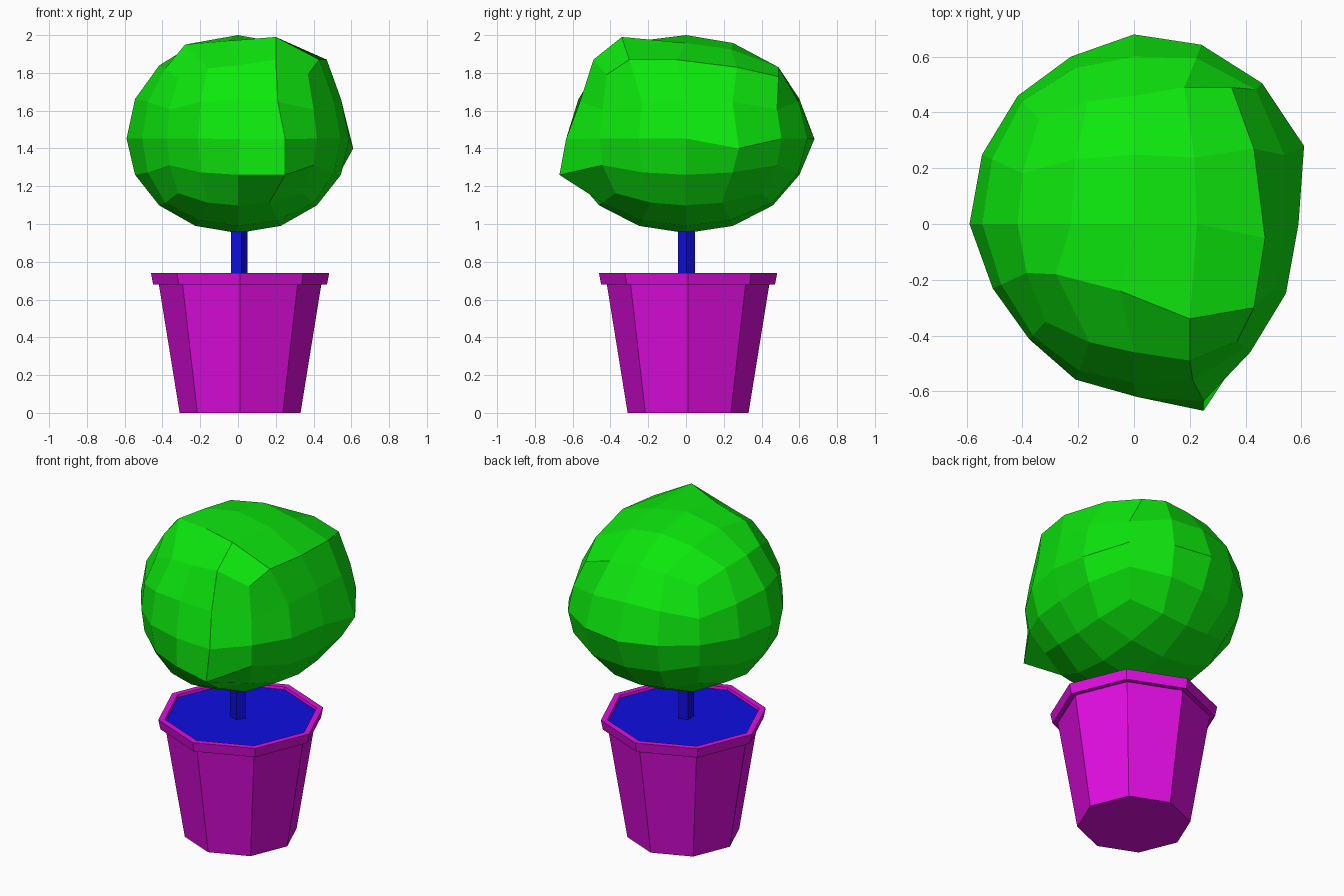
import bpy, bmesh, math
from mathutils import Vector

if "Cube" in bpy.data.objects:
    bpy.data.objects.remove(bpy.data.objects["Cube"])


def material(name, rgb):
    m = bpy.data.materials.new(name)
    m.diffuse_color = (*rgb, 1)
    m.use_nodes = True
    m.node_tree.nodes["Principled BSDF"].inputs["Base Color"].default_value = m.diffuse_color
    return m


def finish(name, bm, mat):
    bmesh.ops.recalc_face_normals(bm, faces=bm.faces)
    mesh = bpy.data.meshes.new(name)
    bm.to_mesh(mesh)
    bm.free()
    mesh.materials.append(mat)
    obj = bpy.data.objects.new(name, mesh)
    bpy.context.collection.objects.link(obj)
    return obj


def lathe(name, profile, mat, centre=0.011, sides=8):
    """Revolve (radius, z) points; the first and last rings are capped."""
    bm = bmesh.new()
    rings = []
    for r, z in profile:
        rings.append([bm.verts.new((centre + r * math.cos(2 * math.pi * i / sides),
                                    centre + r * math.sin(2 * math.pi * i / sides), z))
                      for i in range(sides)])
    for a, b in zip(rings, rings[1:]):
        for i in range(sides):
            j = (i + 1) % sides
            bm.faces.new((a[i], a[j], b[j], b[i]))
    bm.faces.new(rings[0])
    bm.faces.new(rings[-1])
    return finish(name, bm, mat)


green = material("leaf_green", (0.004, 0.8, 0.004))
purple = material("pot_purple", (0.75, 0.004, 0.75))
blue = material("soil_blue", (0.004, 0.004, 0.75))

# Octagonal pot with overhanging rim, soil and trunk
lathe("pot", [(0.32, 0), (0.43, 0.68), (0.46, 0.68), (0.472, 0.74),
              (0.435, 0.74), (0.428, 0.71)], purple)
lathe("soil", [(0.426, 0.712), (0.431, 0.725)], blue)
lathe("trunk", [(0.048, 0.72), (0.048, 1.05)], blue, 0.003, 5)

# Foliage: a 4 x 4 cube sphere, squashed to an ellipsoid
bm = bmesh.new()
bmesh.ops.create_cube(bm, size=2)
bmesh.ops.subdivide_edges(bm, edges=bm.edges[:], cuts=3, use_grid_fill=True)

# Clipped, uneven spots: cube grid position -> final position
pulled = {
    (1, -2, 2): (0.20, -0.49, 1.87), (1, -1, 2): (0.20, -0.34, 1.99),
    (1, -2, 0): (0.25, -0.635, 1.45), (1, -2, -1): (0.25, -0.67, 1.26),
    (2, -2, 2): (0.37, -0.42, 1.79), (2, -1, 2): (0.43, -0.30, 1.87),
    (2, 0, 2): (0.47, -0.05, 1.87), (2, 1, 2): (0.43, 0.27, 1.83),
    (2, 2, 2): (0.35, 0.49, 1.78), (2, 1, 0): (0.61, 0.28, 1.40),
    (1, 2, 2): (0.18, 0.49, 1.83), (0, -1, 2): (-0.05, -0.24, 1.97),
    (-1, -1, 2): (-0.28, -0.18, 1.95), (0, 2, 0): (0.0, 0.68, 1.45),
    (0, -2, 0): (0.01, -0.62, 1.45), (0, -2, 1): (0.0, -0.57, 1.66),
}
for v in bm.verts:
    key = tuple(round(c * 2) for c in v.co)
    d = Vector([math.tan(c * math.pi / 4) for c in v.co]).normalized()
    height = 0.548 if d.z > 0 else 0.50
    # Fuller towards the back right, flatter towards the front left
    s = 1 + math.copysign(0.2, d.x) * max(d.x * d.y, 0)
    v.co = pulled.get(key, (d.x * 0.59 * s, d.y * 0.65 * s, 1.452 + d.z * height))
finish("foliage", bm, green)
